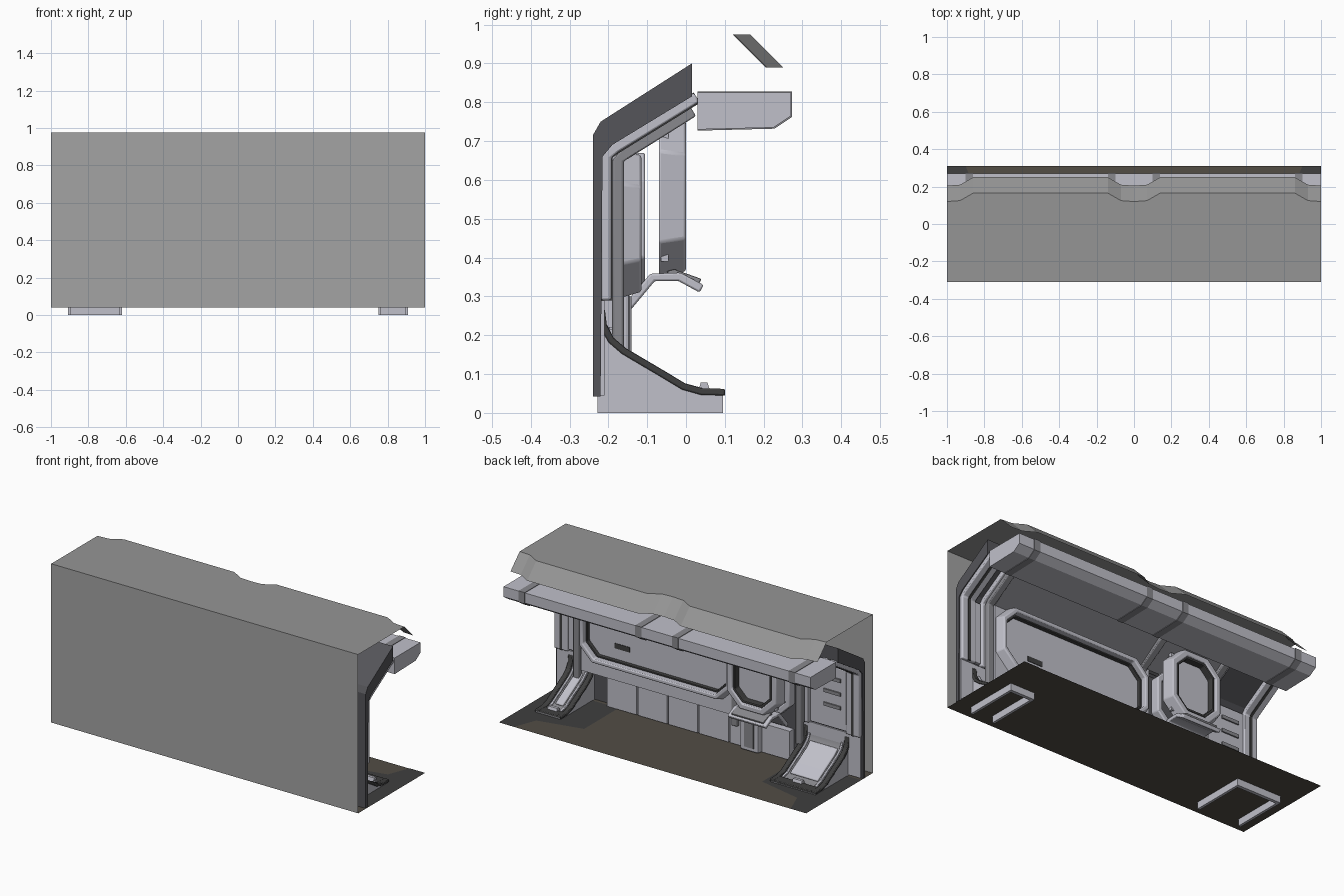
import bpy, bmesh, math

if "Cube" in bpy.data.objects:
    bpy.data.objects.remove(bpy.data.objects["Cube"])

def material(name, c):
    m = bpy.data.materials.new(name)
    m.diffuse_color = (*c, 1)
    m.use_nodes = True
    m.node_tree.nodes["Principled BSDF"].inputs["Base Color"].default_value = m.diffuse_color
    return m

OUTER = material("outer_grey", (.37, .37, .37))
METAL = material("pale_metal", (.53, .53, .59))
STEEL = material("mid_steel", (.25, .25, .27))
SHADE = material("shell_dark", (.09, .09, .1))
DARK = material("dark_trim", (.05, .05, .05))
BROWN = material("floor_brown", (.085, .075, .06))

def mesh(name, verts, faces, mat=None, bevel=0):
    me = bpy.data.meshes.new(name)
    me.from_pydata(verts, [], faces)
    bm = bmesh.new()
    bm.from_mesh(me)
    bmesh.ops.recalc_face_normals(bm, faces=bm.faces)
    bm.to_mesh(me)
    bm.free()
    ob = bpy.data.objects.new(name, me)
    bpy.context.collection.objects.link(ob)
    if mat:
        me.materials.append(mat)
    if bevel:
        b = ob.modifiers.new("bevel", 'BEVEL')
        b.width, b.segments, b.limit_method = bevel, 2, 'ANGLE'
    return ob

def prism(name, prof, x0, x1, mat=None, bevel=0):
    """Side profile (y, z) extruded along x."""
    n = len(prof)
    v = [(x, y, z) for x in (x0, x1) for y, z in prof]
    f = [tuple(range(n)), tuple(range(n, 2 * n))]
    f += [(i, (i + 1) % n, n + (i + 1) % n, n + i) for i in range(n)]
    return mesh(name, v, f, mat, bevel)

def box(name, x0, x1, y0, y1, z0, z1, mat=None, bevel=0):
    return prism(name, [(y0, z0), (y1, z0), (y1, z1), (y0, z1)], x0, x1, mat, bevel)

def band(name, path, t, x0, x1, mat=None, bevel=0):
    """Bar of thickness t that follows a (y, z) path, t measured to its right."""
    off = []
    for i, p in enumerate(path):
        a, b = path[max(i - 1, 0)], path[min(i + 1, len(path) - 1)]
        dy, dz = b[0] - a[0], b[1] - a[1]
        l = math.hypot(dy, dz)
        off.append((p[0] + t * dz / l, p[1] - t * dy / l))
    n = len(path)
    v = [(x, y, z) for x in (x0, x1) for y, z in path + off]
    m = 2 * n
    f = []
    for i in range(n - 1):
        a, b, c, d = i, i + 1, n + i + 1, n + i
        f += [(a, b, c, d), (m + a, m + b, m + c, m + d),
              (a, b, m + b, m + a), (d, c, m + c, m + d)]
    f += [(0, n, m + n, m), (n - 1, m - 1, 2 * m - 1, m + n - 1)]
    return mesh(name, v, f, mat, bevel)

def octagon(x0, x1, z0, z1, c):
    return [(x0 + c, z0), (x1 - c, z0), (x1, z0 + c), (x1, z1 - c),
            (x1 - c, z1), (x0 + c, z1), (x0, z1 - c), (x0, z0 + c)]

def frame(name, x0, x1, z0, z1, y0, y1, w, c, mat=METAL, splay=0):
    """Chamfered ring frame standing in the xz plane; splay narrows its front."""
    loops = [(0, y0), (splay, y1), (w + splay, y1), (w + splay, y0)]
    v = [(x, y, z) for k, y in loops
         for x, z in octagon(x0 + k, x1 - k, z0 + k, z1 - k, c - k * .4)]
    f = [(a * 8 + i, a * 8 + (i + 1) % 8, (a + 1) % 4 * 8 + (i + 1) % 8, (a + 1) % 4 * 8 + i)
         for a in range(4) for i in range(8)]
    return mesh(name, v, f, mat, .006)

# Outer skin: flat front sheet
mesh("front_sheet", [(-1, -.31, .04), (1, -.31, .04), (1, -.31, .975), (-1, -.31, .975)],
     [(0, 1, 2, 3)], OUTER)

# Roof: flat sheet with notched rear edge and a lip that slopes down
edge = [(-1, .12), (-.93, .125), (-.86, .165), (-.14, .165), (-.07, .125), (0, .12),
        (.07, .125), (.14, .165), (.86, .165), (.93, .125), (1, .12)]
n = len(edge)
rv = [(x, -.31, .975) for x, y in edge] + [(x, y, .975) for x, y in edge]
rv += [(x, y + .085, .89) for x, y in edge]
roof = mesh("roof_sheet", rv, [(r * n + i, r * n + i + 1, (r + 1) * n + i + 1, (r + 1) * n + i)
                               for r in (0, 1) for i in range(n - 1)])
roof.data.materials.append(material("roof_grey", (.3, .3, .3)))

# Floor sheet with dark end plates
mesh("floor_sheet", [(-1, -.31, .04), (1, -.31, .04), (1, .31, .04), (-1, .31, .04)],
     [(0, 1, 2, 3)], BROWN)
for s in (-1, 1):
    mesh("floor_end_plate", [(s * .58, -.2, .042), (s, -.2, .042), (s, .31, .042),
                             (s * .9, .31, .042), (s * .85, .18, .042), (s * .58, .12, .042)],
         [(0, 1, 2, 3, 4, 5)], DARK)

# Wall shell that leans over at the top
prism("wall_shell", [(-.24, .042), (-.24, .715), (-.22, .75), (.015, .9), (.015, .815),
                     (-.19, .69), (-.215, .66), (-.22, .042)], -1, 1, SHADE)

# Overhead beam with segment joints
beam = [(.03, .825), (.27, .825), (.27, .765), (.225, .735), (.03, .73)]
prism("overhead_beam", beam, -1, 1, METAL)
for x in (-.88, -.12, .12, .88):
    prism("beam_joint", [(y + (.003 if y > .1 else 0), z + (.003 if z > .8 else -.003))
                         for y, z in beam], x - .02, x + .02, STEEL)

# Arch ribs, outer and inner
outer = [(-.22, .29), (-.22, .66), (-.19, .695), (.02, .825)]
inner = [(-.19, .16), (-.19, .65), (-.165, .68), (.01, .79)]
for x, w in ((.95, .045), (.83, .035), (-.95, .045), (-.63, .035)):
    band("arch_rib_outer", outer, .028, x - w, x + w, METAL, .006)
    band("arch_rib_groove", outer, .031, x - .008, x + .008, DARK)
for x in (.83, -.2, -.62):
    band("arch_rib_inner", inner, .03, x - .02, x + .02, STEEL, .005)

# Main wall panel, sloped head panel and lower wall panels
box("main_wall_panel", -.24, .8, -.22, -.165, .22, .665, METAL)
prism("sloped_head_panel", [(-.19, .66), (-.165, .66), (.02, .79), (.02, .82), (-.19, .69)],
      -.6, .8, STEEL)
box("panel_slot", .48, .58, -.165, -.162, .41, .44, DARK)
for i in range(6):
    x = -.55 + i * .2
    box("lower_wall_panel", x, x + .19, -.22, -.18, .045, .215, METAL)

# Long chamfered frame around the main panel
frame("main_panel_frame", -.22, .8, .29, .685, -.19, -.115, .022, .09, METAL, .022)
frame("main_panel_trim", -.175, .755, .335, .64, -.19, -.145, .012, .07, DARK)

# Deep bay: protruding nested frames, sloping underside, post below
frame("deep_bay_rear_frame", -.6, -.25, .33, .67, -.16, -.105, .03, .07, METAL)
frame("deep_bay_front_frame", -.6, -.25, .35, .765, -.07, 0, .03, .09, METAL, .015)
frame("deep_bay_trim", -.55, -.3, .4, .72, -.06, -.008, .014, .06, DARK)
box("deep_bay_panel", -.56, -.29, -.065, -.045, .39, .73, METAL)
band("deep_bay_underside", [(-.155, .25), (-.08, .34), (-.02, .34), (.035, .31)], -.022,
     -.55, -.3, METAL, .005)
prism("deep_bay_lip", [(-.05, .365), (-.03, .37), (.04, .345), (.03, .325), (-.04, .345)],
      -.53, -.32, STEEL, .004)
box("deep_bay_post", -.37, -.25, -.2, -.145, .045, .35, METAL, .01)
box("deep_bay_post_inset", -.34, -.28, -.146, -.14, .07, .3, STEEL)

# End wall panels beside the arches
for x0, x1 in ((.865, .91), (-.91, -.67)):
    box("end_wall_panel", x0, x1, -.22, -.2, .3, .66, METAL, .005)
    box("end_wall_skirt", min(x0, x1) - .08, x1 + .08, -.225, -.21, .045, .29, METAL)
for z in (.42, .5, .58):
    box("end_panel_rib", -.87, -.76, -.2, -.192, z, z + .02, STEEL)

# Curved feet: hollow skirt, swept plate, raised rims and pad
curve = [(.1, .045), (.04, .046), (-.01, .06), (-.06, .09), (-.165, .152), (-.2, .182),
         (-.22, .22), (-.226, .265)]
side = [(-.228, 0), (.095, 0)] + [(min(y, .095), z + .004) for y, z in curve[:-1]] + [(-.228, .26)]
for x0, x1 in ((.75, .91), (-.91, -.62)):
    for a in (x0, x1 - .015):
        prism("foot_side_skirt", side, a, a + .015, METAL)
    box("foot_end_skirt", x0, x1, .075, .095, 0, .048, METAL)
    band("foot_plate", curve, .008, x0, x1, STEEL)
    for a in (x0 - .005, x1 - .025):
        band("foot_rim", curve, .017, a, a + .03, DARK, .004)
    band("foot_toe_rim", curve[:2], .016, x0, x1, DARK, .004)
    for a in (x0 + .032, x1 - .044):
        band("foot_inner_rail", curve[1:7], .018, a, a + .012, METAL, .003)
    band("foot_pad", curve[2:6], .017, x0 + .055, x1 - .055, METAL, .006)
    xm = (x0 + x1) / 2
    prism("foot_latch", [(.03, .05), (.065, .05), (.055, .078), (.038, .078)],
          xm - .03, xm + .03, METAL)

# Smooth shading on the rounded parts
for ob in bpy.data.objects:
    ob.select_set(any(k in ob.name for k in ("foot", "frame", "rib", "underside")))
    if ob.select_get():
        bpy.context.view_layer.objects.active = ob
bpy.ops.object.shade_smooth_by_angle(angle=math.radians(40))
